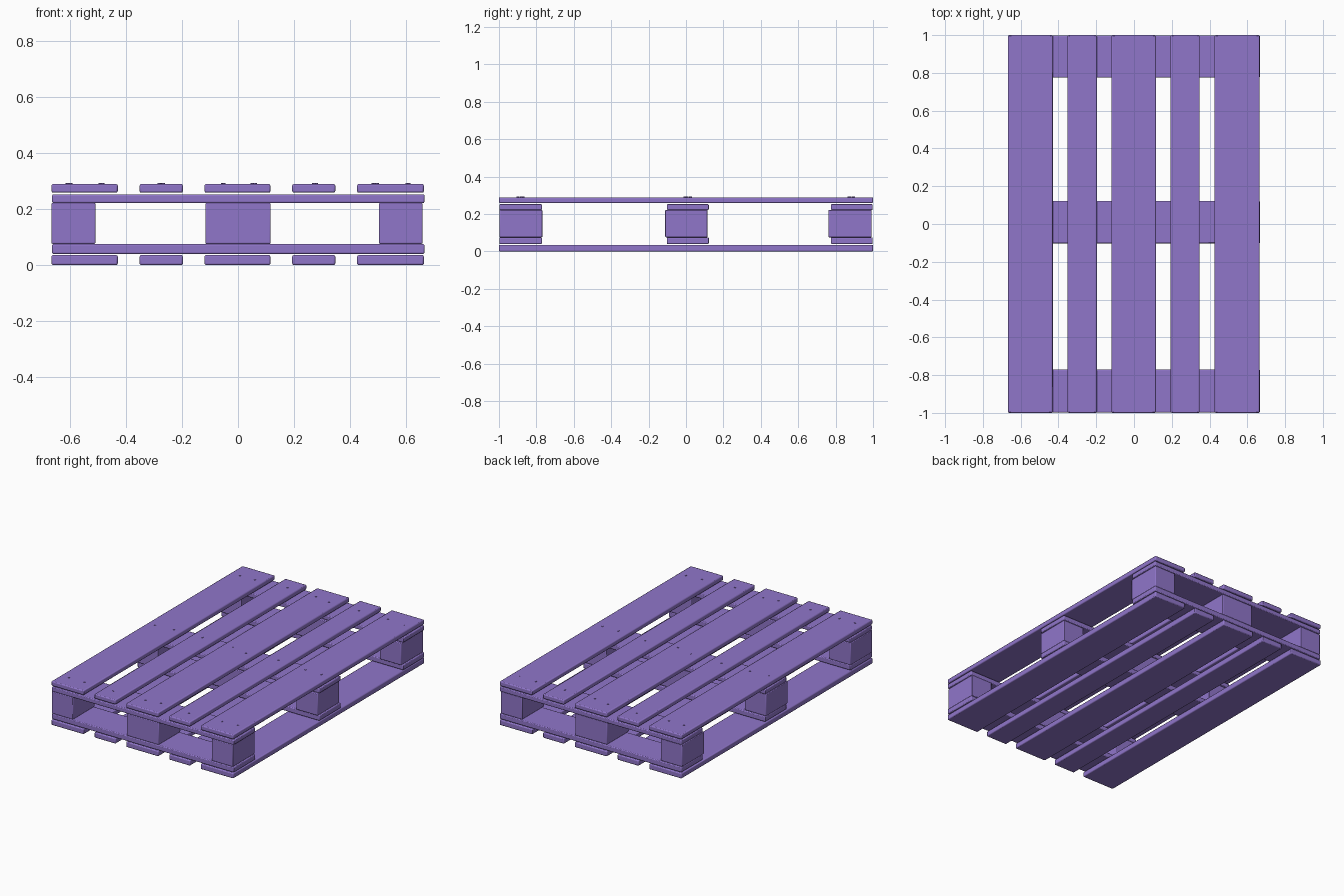
import bpy
import random

random.seed(4)

cube = bpy.data.objects.get("Cube")
if cube:
    bpy.data.objects.remove(cube, do_unlink=True)

purple = bpy.data.materials.new("purple paint")
purple.use_nodes = True
colour = (0.28, 0.18, 0.59, 1)
purple.diffuse_color = colour
purple.node_tree.nodes["Principled BSDF"].inputs["Base Color"].default_value = colour


def box(name, xs, ys, zs, bevel):
    """Bevelled box spanning the given x, y and z ranges."""
    spans = (xs, ys, zs)
    bpy.ops.mesh.primitive_cube_add(size=1, location=[sum(s) / 2 for s in spans])
    ob = bpy.context.object
    ob.name = name
    ob.scale = [s[1] - s[0] for s in spans]
    bpy.ops.object.transform_apply(location=False, rotation=False, scale=True)
    mod = ob.modifiers.new("worn edges", "BEVEL")
    mod.width = bevel
    mod.segments = 2
    ob.data.materials.append(purple)
    bpy.ops.object.shade_smooth_by_angle()
    return ob


def nail(x, y, z):
    """Small nail head standing just proud of a board."""
    bpy.ops.mesh.primitive_cylinder_add(vertices=8, radius=0.006, depth=0.006,
                                        location=(x, y, z))
    ob = bpy.context.object
    ob.name = "nail_head"
    ob.data.materials.append(purple)


# Ranges shared by the layers
board_x = [(-0.667, -0.43), (-0.352, -0.197), (-0.12, 0.116),
           (0.194, 0.348), (0.426, 0.665)]
cross_y = [(-0.998, -0.77), (-0.102, 0.122), (0.775, 0.998)]
block_x = [(-0.667, -0.51), (-0.117, 0.117), (0.504, 0.66)]
block_y = [(-0.997, -0.768), (-0.111, 0.115), (0.762, 0.993)]

# Long deck boards, above and below
for xs in board_x:
    box("top_board", xs, (-1, 1), (0.259, 0.29), 0.006)
    box("bottom_board", xs, (-1, 1), (0, 0.036), 0.006)

# Cross boards
for ys in cross_y:
    box("upper_cross_board", (-0.665, 0.667), ys, (0.222, 0.253), 0.005)
    box("lower_cross_board", (-0.665, 0.667), ys, (0.04, 0.075), 0.005)

# Spacer blocks
for xs in block_x:
    for ys in block_y:
        box("spacer_block", xs, ys, (0.076, 0.222), 0.004)

# Nail heads: two across each wide board, one on each narrow board
for x0, x1 in board_x:
    fractions = (0.27, 0.74) if x1 - x0 > 0.2 else (0.5,)
    for y0, y1 in cross_y:
        for f in fractions:
            nail(x0 + f * (x1 - x0) + random.uniform(-0.01, 0.01),
                 (y0 + y1) / 2 + random.uniform(-0.02, 0.02), 0.29)
